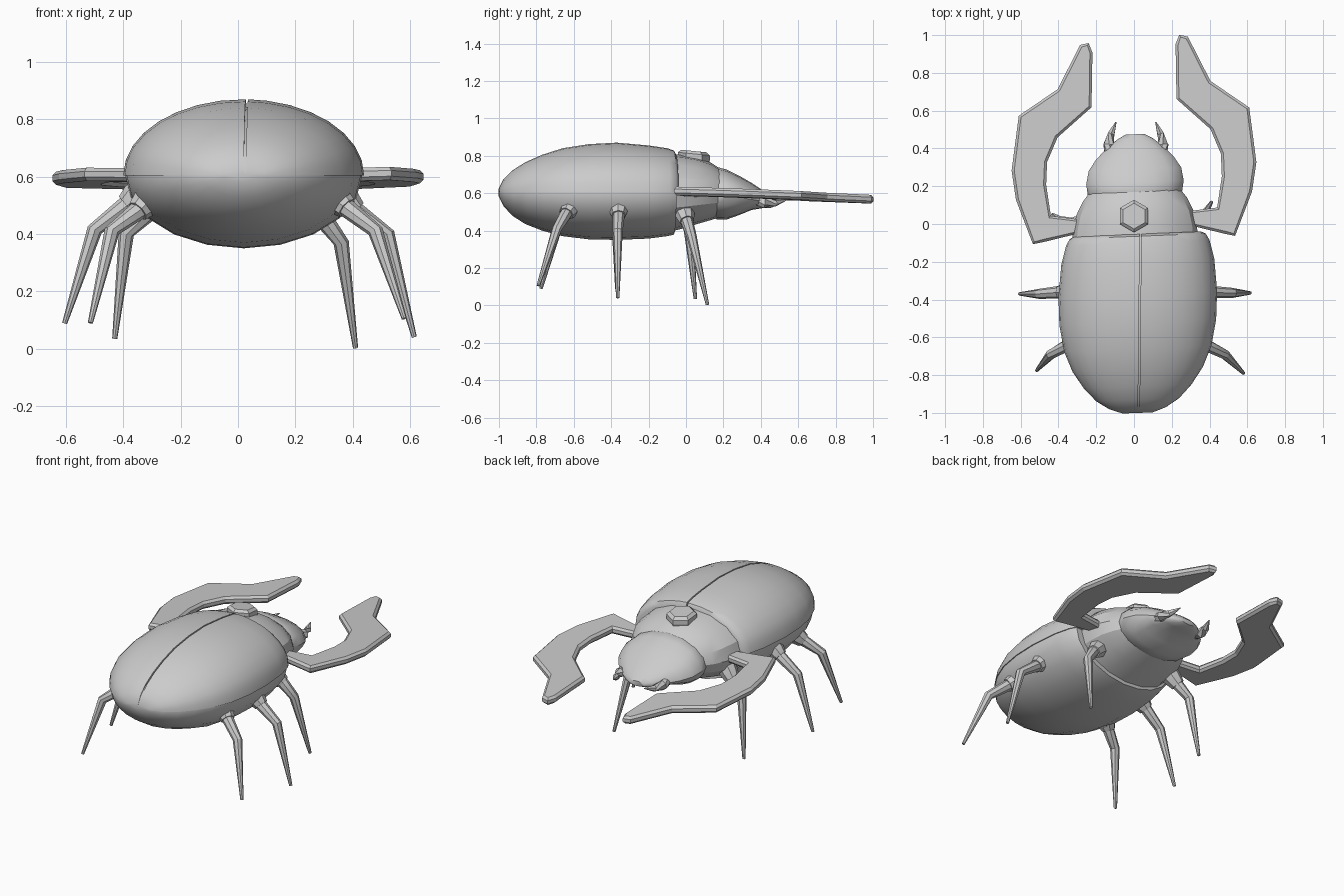
import bpy, bmesh, math
from mathutils import Vector

cube = bpy.data.objects.get("Cube")
if cube:
    bpy.data.objects.remove(cube, do_unlink=True)

grey = bpy.data.materials.new("plain_grey")
grey.use_nodes = True
grey.diffuse_color = (0.6, 0.6, 0.6, 1)
grey.node_tree.nodes["Principled BSDF"].inputs["Base Color"].default_value = (0.6, 0.6, 0.6, 1)


def finish(name, bm, angle=40):
    bmesh.ops.recalc_face_normals(bm, faces=bm.faces)
    mesh = bpy.data.meshes.new(name)
    bm.to_mesh(mesh)
    bm.free()
    obj = bpy.data.objects.new(name, mesh)
    bpy.context.collection.objects.link(obj)
    mesh.materials.append(grey)
    bpy.ops.object.select_all(action='DESELECT')
    obj.select_set(True)
    bpy.context.view_layer.objects.active = obj
    bpy.ops.object.shade_smooth_by_angle(angle=math.radians(angle))
    return obj


def skin(bm, rings):
    """Join rings of points into a closed tube with capped ends."""
    loops = [[bm.verts.new(p) for p in ring] for ring in rings]
    n = len(loops[0])
    for a, b in zip(loops, loops[1:]):
        for i in range(n):
            j = (i + 1) % n
            bm.faces.new((a[i], a[j], b[j], b[i]))
    bm.faces.new(loops[0])
    bm.faces.new(loops[-1])


def section(y, half, top, bottom, mid, cx, start=0, end=360, steps=20, power=1.0):
    """Oval cross-section, slightly turned towards the model's right."""
    pts = []
    for i in range(steps):
        t = math.radians(start + (end - start) * i / (steps if end - start == 360 else steps - 1))
        c, s = math.cos(t), math.sin(t)
        x = half * math.copysign(abs(c) ** power, c)
        z = mid + (top - mid if s > 0 else mid - bottom) * math.copysign(abs(s) ** power, s)
        pts.append((cx + x, y + 0.04 * x, z))
    return pts


# Abdomen: y, half width, top, bottom
MID = 0.605
abdomen = [(-1.0, 0.08, 0.625, 0.58), (-0.975, 0.15, 0.675, 0.53), (-0.93, 0.22, 0.72, 0.48),
           (-0.86, 0.285, 0.765, 0.435), (-0.77, 0.345, 0.805, 0.4), (-0.66, 0.39, 0.84, 0.37),
           (-0.52, 0.415, 0.862, 0.353), (-0.37, 0.42, 0.87, 0.35), (-0.2, 0.405, 0.855, 0.357),
           (-0.1, 0.38, 0.84, 0.37), (-0.065, 0.36, 0.828, 0.378)]

bm = bmesh.new()
skin(bm, [section(y, w * 0.985, t - 0.025 * (t - MID) / 0.26, b, MID, 0.02)
          for y, w, t, b in abdomen])
finish("belly", bm)

# Two wing cases split by a narrow seam
for side, name in ((1, "left_wing_case"), (-1, "right_wing_case")):
    rings = []
    for y, w, t, b in abdomen + [(-0.053, 0.335, 0.805, 0.4)]:
        cx = 0.03 + 0.01 * (y + 0.5)
        a, e = (0, 90) if side > 0 else (180, 90)
        ring = section(y, w, t, b, MID, 0.02, a, e, 9)
        ring[-1] = (cx + side * 0.004, ring[-1][1], t)
        ring.append((cx + side * 0.004, ring[-1][1], MID))
        rings.append(ring)
    bm = bmesh.new()
    skin(bm, rings)
    finish(name, bm)

# Thorax and head
bm = bmesh.new()
skin(bm, [section(y, w, t, b, 0.6, 0.005, steps=16) for y, w, t, b in
          ((-0.1, 0.335, 0.81, 0.39), (-0.02, 0.328, 0.805, 0.41), (0.06, 0.31, 0.79, 0.435),
           (0.13, 0.275, 0.765, 0.455), (0.175, 0.24, 0.735, 0.47))])
finish("thorax", bm, 25)

bm = bmesh.new()
skin(bm, [section(y, w, t, b, m, 0.005, steps=16) for y, w, t, b, m in
          ((0.12, 0.225, 0.72, 0.48, 0.59), (0.165, 0.25, 0.74, 0.46, 0.59),
           (0.22, 0.258, 0.725, 0.46, 0.585), (0.29, 0.245, 0.69, 0.485, 0.575),
           (0.35, 0.205, 0.655, 0.51, 0.565), (0.41, 0.145, 0.615, 0.52, 0.555),
           (0.45, 0.095, 0.585, 0.52, 0.548), (0.475, 0.05, 0.56, 0.53, 0.545))])
finish("head", bm)


def limb(name, points, radii, sides=8, angle=30):
    """Tapered tube through the given points."""
    pts = [Vector(p) for p in points]
    rings = []
    for i, p in enumerate(pts):
        d = (pts[min(i + 1, len(pts) - 1)] - pts[max(i - 1, 0)]).normalized()
        u = d.cross(Vector((0, 1, 0.1))).normalized()
        v = d.cross(u)
        rings.append([p + radii[i] * (u * math.cos(math.tau * k / sides)
                                      + v * math.sin(math.tau * k / sides)) for k in range(sides)])
    bm = bmesh.new()
    skin(bm, rings)
    return finish(name, bm, angle)


# Hexagonal stud on the thorax
bm = bmesh.new()
skin(bm, [[(r * math.sin(math.tau * k / 6), 0.042 + r * math.cos(math.tau * k / 6),
            z - 0.1 * r * math.cos(math.tau * k / 6)) for k in range(6)]
          for r, z in ((0.07, 0.74), (0.086, 0.785), (0.086, 0.81), (0.068, 0.825))])
finish("stud", bm, 10)

# Jaws beside the snout
for side, name in ((1, "left_jaw"), (-1, "right_jaw")):
    limb(name, [(0.01 + side * x, y, z) for x, y, z in
                ((0.14, 0.36, 0.56), (0.145, 0.42, 0.55), (0.13, 0.48, 0.55), (0.105, 0.54, 0.565))],
         (0.025, 0.03, 0.02, 0.003), 6)

# Broad curved pincers: flat outline with chamfered rims
outline = [(0.22, 0.93), (0.24, 0.98), (0.285, 0.97), (0.405, 0.735), (0.61, 0.595),
           (0.648, 0.305), (0.625, 0.15), (0.535, -0.085), (0.485, -0.075), (0.28, -0.025),
           (0.28, 0.045), (0.44, 0.065), (0.465, 0.23), (0.46, 0.35), (0.405, 0.48), (0.225, 0.64)]
for side, name in ((1, "left_pincer"), (-1, "right_pincer")):
    pts = [Vector((x * side, y + 0.022 * side)) for x, y in outline]
    inner = []
    for i, p in enumerate(pts):
        a = (p - pts[i - 1]).normalized()
        b = (pts[(i + 1) % len(pts)] - p).normalized()
        normal = Vector((a.y + b.y, -a.x - b.x)).normalized()
        inner.append(p + normal * side * 0.014)
    tilt = 0.02 if side > 0 else 0.0
    rings = [[(p.x, p.y, 0.605 - 0.037 * p.y + tilt * (abs(p.x) - 0.3) + dz) for p in loop]
             for loop, dz in ((inner, -0.023), (pts, -0.01), (pts, 0.01), (inner, 0.023))]
    bm = bmesh.new()
    skin(bm, rings)
    finish(name, bm, 10)

# Legs: hip, joint, knee, foot
legs = {
    "left_front": ((0.22, -0.02, 0.53), (0.3, 0.005, 0.45), (0.36, 0.03, 0.37), (0.41, 0.115, 0.003)),
    "right_front": ((-0.25, -0.02, 0.55), (-0.32, 0.0, 0.47), (-0.39, 0.015, 0.4), (-0.43, 0.05, 0.035)),
    "left_middle": ((0.34, -0.36, 0.55), (0.41, -0.36, 0.48), (0.52, -0.365, 0.4), (0.615, -0.365, 0.04)),
    "right_middle": ((-0.33, -0.36, 0.55), (-0.39, -0.36, 0.5), (-0.5, -0.37, 0.415), (-0.605, -0.37, 0.088)),
    "left_back": ((0.31, -0.6, 0.55), (0.38, -0.64, 0.49), (0.48, -0.69, 0.41), (0.58, -0.79, 0.105)),
    "right_back": ((-0.29, -0.6, 0.54), (-0.35, -0.64, 0.48), (-0.44, -0.69, 0.41), (-0.515, -0.775, 0.09)),
}
for name, (hip, joint, knee, foot) in legs.items():
    h, j = Vector(hip), Vector(joint)
    limb(name + "_hip", (h, h.lerp(j, 0.55), j), (0.058, 0.052, 0.04))
    limb(name + "_leg", (h.lerp(j, 0.8), j, knee, foot), (0.03, 0.033, 0.027, 0.009))
